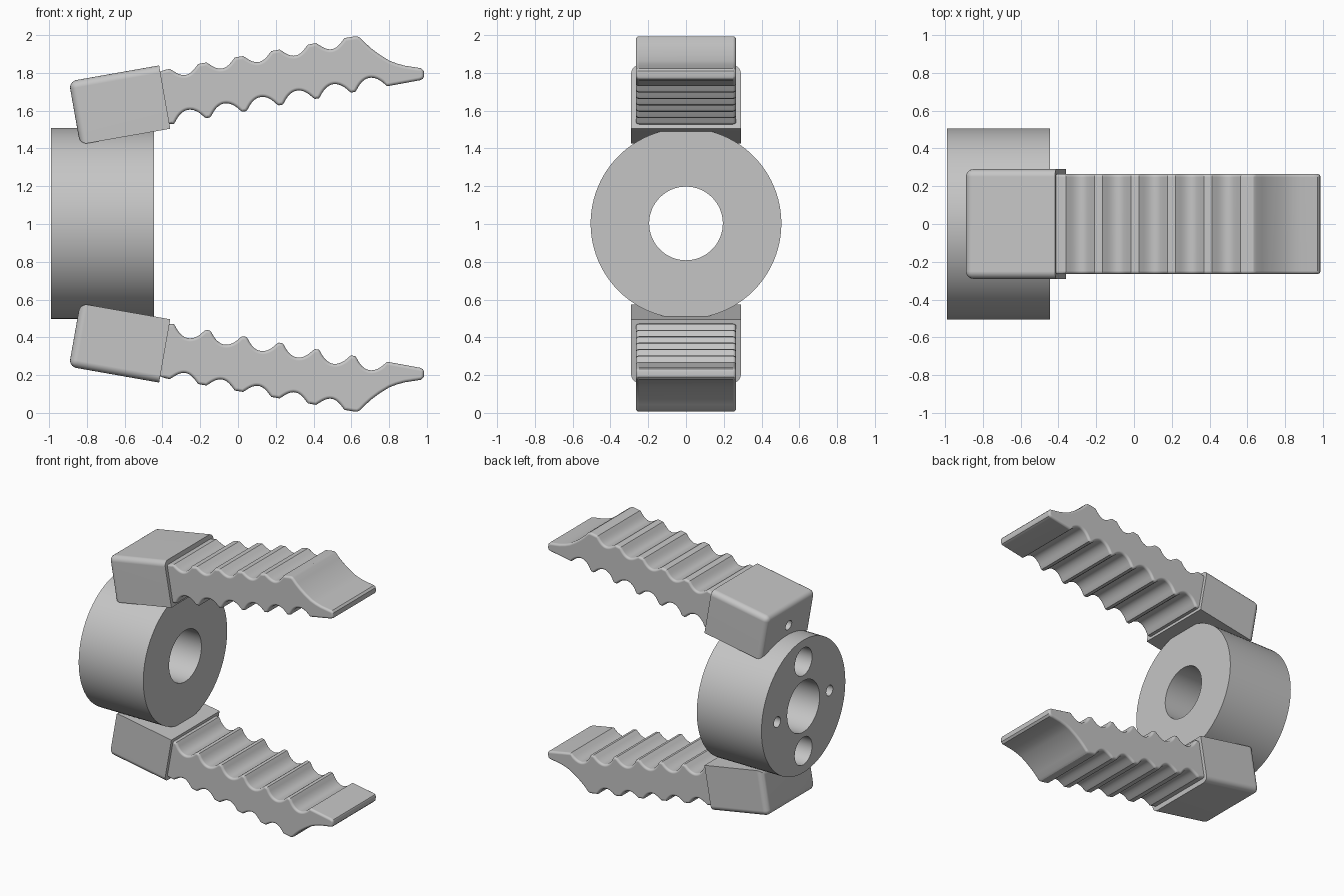
import bpy, bmesh, math
from mathutils import Matrix, Vector

if "Cube" in bpy.data.objects:
    bpy.data.objects.remove(bpy.data.objects["Cube"], do_unlink=True)

grey = bpy.data.materials.new("plain grey")
grey.use_nodes = True
grey.diffuse_color = (0.56, 0.56, 0.56, 1)
grey.node_tree.nodes["Principled BSDF"].inputs["Base Color"].default_value = (0.56, 0.56, 0.56, 1)

# Arm frame: x runs along the arm from the mouth of the socket block, z is outward
ARM = Matrix.Translation((-0.388, 0, 1.672)) @ Matrix.Rotation(math.radians(-10), 4, 'Y')
FLIP = Matrix.Translation((0, 0, 2)) @ Matrix.Scale(-1, 4, (0, 0, 1))
SIDES = {"upper": ARM, "lower": FLIP @ ARM}


def make(name, bm, matrix=Matrix()):
    bm.transform(matrix)
    bmesh.ops.recalc_face_normals(bm, faces=bm.faces)
    mesh = bpy.data.meshes.new(name)
    bm.to_mesh(mesh)
    bm.free()
    mesh.materials.append(grey)
    ob = bpy.data.objects.new(name, mesh)
    bpy.context.collection.objects.link(ob)
    return ob


def activate(ob):
    bpy.ops.object.select_all(action='DESELECT')
    ob.select_set(True)
    bpy.context.view_layer.objects.active = ob


def smooth(ob):
    activate(ob)
    bpy.ops.object.shade_smooth_by_angle(angle=math.radians(32))
    ob.modifiers.new("even shading", 'WEIGHTED_NORMAL').keep_sharp = True


def rod(x0, x1, y, z, radius, sides=32):
    """Cylinder lying along x."""
    bm = bmesh.new()
    m = Matrix.Translation(((x0 + x1) / 2, y, z)) @ Matrix.Rotation(math.pi / 2, 4, 'Y')
    bmesh.ops.create_cone(bm, cap_ends=True, segments=sides, radius1=radius,
                          radius2=radius, depth=x1 - x0, matrix=m)
    return bm


def drill(ob, cutters):
    activate(ob)
    for cutter in cutters:
        mod = ob.modifiers.new("hole", 'BOOLEAN')
        mod.operation, mod.solver, mod.object = 'DIFFERENCE', 'EXACT', cutter
        bpy.ops.object.modifier_apply(modifier=mod.name)
        bpy.data.objects.remove(cutter, do_unlink=True)


# Hub ring with a through bore and four blind holes in its rear face
ZC = 1.003
hub = make("hub", rod(-0.99, -0.445, 0, ZC, 0.505, 96))
holes = [make("bore_cutter", rod(-1.2, -0.2, 0, ZC, 0.195, 64))]
for sign in (-1, 1):
    holes.append(make("large_hole_cutter", rod(-1.2, -0.69, 0, ZC + sign * 0.34, 0.105)))
    holes.append(make("small_hole_cutter", rod(-1.2, -0.69, sign * 0.315, ZC, 0.04)))
drill(hub, holes)
smooth(hub)


# Socket block: rounded rear face and rounded outer long edges
def socket_block(side, matrix):
    length, half_width, half_height = 0.485, 0.29, 0.17
    bm = bmesh.new()
    bmesh.ops.create_cube(bm, size=1, matrix=Matrix.Translation((-length / 2, 0, 0))
                          @ Matrix.Diagonal((length, 2 * half_width, 2 * half_height, 1)))

    def rounded(edge):
        a, b = (v.co for v in edge.verts)
        rear = max(a.x, b.x) < -0.1
        outer = min(a.z, b.z) > 0 and abs(a.x - b.x) > 0.1
        return rear or outer

    bmesh.ops.bevel(bm, geom=[e for e in bm.edges if rounded(e)], offset=0.04,
                    segments=5, profile=0.5, affect='EDGES')
    ob = make(side + "_socket_block", bm, matrix)
    drill(ob, [make("pin_cutter", rod(-0.7, -0.28, 0, 0, 0.037), matrix)])
    smooth(ob)


# Finger: scalloped side profile, swept across y with rounded rims
def scallops(start, period, count, crest, depth, width, power, steps=18):
    """Row of rounded hollows separated by flat crests."""
    pts = []
    for i in range(count * steps + 1):
        offset = (2 * (i % steps) / steps - 1) / width
        wave = max(0, 1 - offset * offset) ** power
        pts.append(Vector((start + period * i / steps, crest + depth * wave)))
    return pts


def finger_profile():
    outer = scallops(0.031, 0.1965, 5, 0.142, -0.046, 0.78, 1.2)
    inner = scallops(0.012, 0.195, 6, -0.148, 0.06, 0.84, 0.9)
    inner = [p for p in inner if p.x < 1.155]
    tip = [(1.04, 0.142), (1.06, 0.14), (1.075, 0.128), (1.098, 0.094), (1.125, 0.06),
           (1.16, 0.023), (1.205, -0.017), (1.24, -0.038), (1.28, -0.057),
           (1.345, -0.079), (1.364, -0.086), (1.375, -0.102), (1.372, -0.13),
           (1.363, -0.142), (1.345, -0.147), (1.17, -0.148)]
    path = [Vector((-0.04, 0.13))] + outer + [Vector(p) for p in tip]
    return path + inner[::-1] + [Vector((-0.04, -0.14))]


def finger(side, matrix):
    pts = finger_profile()
    n = len(pts)
    normals = []
    for i in range(n):
        d = (pts[(i + 1) % n] - pts[i - 1]).normalized()
        normals.append(Vector((-d.y, d.x)))
    half, r, steps = 0.265, 0.017, 4
    rims = []
    for k in range(steps + 1):
        a = math.pi / 2 * k / steps
        rims.append((half - r + r * math.cos(a), r * (1 - math.sin(a))))
    sections = [(-y, inset) for y, inset in rims] + rims[::-1]
    bm = bmesh.new()
    rings = []
    for y, inset in sections:
        inner = [p - nrm * inset for p, nrm in zip(pts, normals)]
        rings.append([bm.verts.new((p.x, y, p.y)) for p in inner])
    for a, b in zip(rings, rings[1:]):
        for i in range(n):
            j = (i + 1) % n
            bm.faces.new((a[i], a[j], b[j], b[i]))
    bm.faces.new(rings[0])
    bm.faces.new(rings[-1][::-1])
    smooth(make(side + "_finger", bm, matrix))


for side, matrix in SIDES.items():
    socket_block(side, matrix)
    finger(side, matrix)
